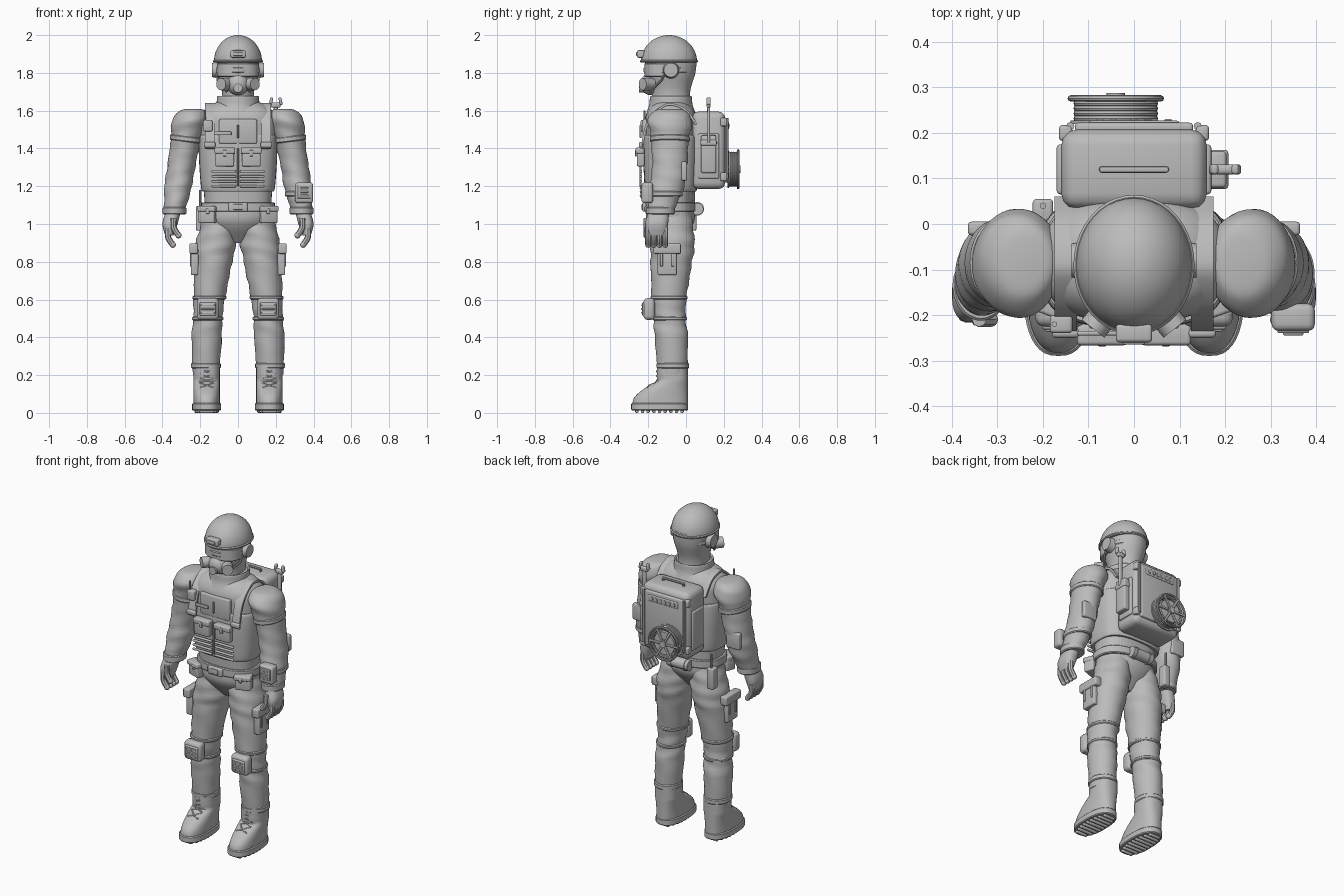
import bpy, bmesh, math
from mathutils import Vector, Matrix, Euler

cube = bpy.data.objects.get("Cube")
if cube:
    bpy.data.objects.remove(cube)

grey = bpy.data.materials.new("plain_grey")
grey.use_nodes = True
grey.diffuse_color = (.5, .5, .5, 1)
grey.node_tree.nodes["Principled BSDF"].inputs["Base Color"].default_value = grey.diffuse_color

SIDES = ((1, "left_"), (-1, "right_"))
MID = -.08      # depth of the body's axis
CHEST = -.24    # depth of the chest front
PACK = .12      # depth of the backpack's centre


def finish(name, mesh):
    mesh.materials.clear()
    mesh.materials.append(grey)
    for face in mesh.polygons:
        face.use_smooth = True
    mesh.set_sharp_from_angle(angle=math.radians(35))
    part = bpy.data.objects.new(name, mesh)
    bpy.context.scene.collection.objects.link(part)


def from_bmesh(name, bm):
    bmesh.ops.recalc_face_normals(bm, faces=bm.faces[:])
    mesh = bpy.data.meshes.new(name)
    bm.to_mesh(mesh)
    bm.free()
    finish(name, mesh)


def smooth(points, steps):
    """Curve through the points, with tangents taken from their neighbours."""
    points = [Vector(point) for point in points]
    last = len(points) - 1
    curve = []
    for i in range(last):
        start, end = points[i], points[i + 1]
        leave = (end - points[max(i - 1, 0)]) / 2
        arrive = (points[min(i + 2, last)] - start) / 2
        for k in range(steps):
            t = k / steps
            u = 1 - t
            curve.append(start * u * u * (1 + t + t) + end * t * t * (1 + u + u)
                         + leave * t * u * u - arrive * t * t * u)
    return curve + [points[last]]


def loft(name, rows, side=1, power=2, steps=5, wrinkle=0, tilt=0, sides=40):
    """Stack of oval rings; each row is x, y, z, x radius, y radius."""
    bm = bmesh.new()
    rings = []
    for x, y, z, rx, ry in smooth(rows, steps):
        ring = []
        for k in range(sides):
            angle = math.tau * k / sides
            c, s = math.cos(angle), math.sin(angle)
            fold = 1 + wrinkle * (math.sin(z * 75 + 2 * math.sin(angle + side)) + math.sin(z * 40 + 3 * angle) / 2)
            dx = rx * fold * math.copysign(abs(c) ** (2 / power), c)
            dy = ry * fold * math.copysign(abs(s) ** (2 / power), s)
            ring.append(bm.verts.new((x * side + dx, y + dy, z + tilt * dx * side)))
        rings.append(ring)
    for low, high in zip(rings, rings[1:]):
        for k in range(sides):
            bm.faces.new((low[k - 1], low[k], high[k], high[k - 1]))
    bm.faces.new(rings[0])
    bm.faces.new(rings[-1])
    from_bmesh(name, bm)


def column(name, profile, depth, y=MID, power=2):
    """Upright loft on the centre line from (z, half width) pairs."""
    loft(name, [(0, y, z, r, r * depth) for z, r in profile], power=power)


def band(name, row, height, side=1, power=2, tilt=0):
    x, y, z, rx, ry = row
    edge = .005
    half = height / 2
    loft(name, [(x, y, z + dz, rx - cut, ry - cut) for dz, cut in
                ((-half, edge), (edge - half, 0), (half - edge, 0), (half, edge))], side, power, 1, tilt=tilt)


def limb_row(limb, z, grow=0):
    """Cross-section of a limb at a given height."""
    path, profile, depth = limb
    for (top, wide), (bottom, narrow) in zip(profile, profile[1:]):
        if bottom <= z <= top:
            r = narrow + (wide - narrow) * (z - bottom) / (top - bottom)
    return (*path(z), z, r + grow, r * depth + grow)


def limb(name, shape, side):
    loft(name, [limb_row(shape, z) for z, r in shape[1]], side, wrinkle=.028)


def box(name, loc, size, bevel=.008, turn=(0, 0, 0)):
    bm = bmesh.new()
    bmesh.ops.create_cube(bm, size=1)
    bmesh.ops.scale(bm, vec=size, verts=bm.verts)
    bmesh.ops.bevel(bm, geom=bm.edges[:], offset=min(bevel, min(size) * .4), segments=3,
                    profile=.5, affect='EDGES')
    bm.transform(Matrix.Translation(loc) @ Euler(turn).to_matrix().to_4x4())
    from_bmesh(name, bm)


def pouch(name, loc, size, turn=0):
    """Pouch with an overhanging flap and a closing tab on its front."""
    x, y, z = loc
    width, depth, height = size
    box(name, loc, size, turn=(0, 0, turn))
    box(name + "_flap", (x, y - depth / 9, z + height / 3), (width * 1.1, depth * 1.1, height / 3), turn=(0, 0, turn))
    box(name + "_tab", (x, y - depth * .6, z + height / 5), (width / 5, depth / 4, height / 3), turn=(0, 0, turn))


def cyl(name, start, end, r, tip=None):
    start, end = Vector(start), Vector(end)
    axis = end - start
    bm = bmesh.new()
    bmesh.ops.create_cone(bm, cap_ends=True, segments=28, radius1=r, radius2=tip or r, depth=axis.length)
    bm.transform(Matrix.Translation((start + end) / 2) @ axis.to_track_quat('Z', 'Y').to_matrix().to_4x4())
    from_bmesh(name, bm)


def ball(name, loc, r):
    bm = bmesh.new()
    bmesh.ops.create_uvsphere(bm, u_segments=24, v_segments=14, radius=r)
    bm.transform(Matrix.Translation(loc))
    from_bmesh(name, bm)


def rod(name, points, r, closed=False):
    curve = bpy.data.curves.new(name, 'CURVE')
    curve.dimensions = '3D'
    curve.bevel_depth, curve.bevel_resolution, curve.use_fill_caps = r, 2, True
    line = curve.splines.new('POLY')
    line.points.add(len(points) - 1)
    for point, co in zip(line.points, points):
        point.co = (*co, 1)
    line.use_cyclic_u = closed
    path = bpy.data.objects.new(name + "_path", curve)
    mesh = bpy.data.meshes.new_from_object(path)
    bpy.data.objects.remove(path)
    finish(name, mesh)


def hoop(name, centre, radius, r):
    x, y, z = centre
    angles = [math.tau * k / 40 for k in range(40)]
    rod(name, [(x + radius * math.cos(a), y, z + radius * math.sin(a)) for a in angles], r, True)


def ribbon(name, path, width):
    bm = bmesh.new()
    rows = [[bm.verts.new((x + d * width, y, z)) for d in (-.5, .5)] for x, y, z in smooth(path, 4)]
    for low, high in zip(rows, rows[1:]):
        bm.faces.new((low[0], low[1], high[1], high[0]))
    bmesh.ops.recalc_face_normals(bm, faces=bm.faces[:])
    bmesh.ops.solidify(bm, geom=bm.faces[:], thickness=.012)
    from_bmesh(name, bm)


# Head, helmet, goggles and breathing mask
column("head", [(1.6, .09), (1.7, .085), (1.8, .108), (1.88, .115)], 1.2, MID)
quarter = [math.pi * k / 40 for k in range(20)]
loft("helmet", [(0, -.09, 1.86 + .14 * math.sin(a), .127 * math.cos(a), .148 * math.cos(a)) for a in quarter], steps=2)
band("helmet_brim", (0, -.09, 1.862, .133, .154), .014)
band("goggle_lens", (0, -.12, 1.815, .112, .1), .075, power=2.5)
band("goggle_strap", (0, -.09, 1.815, .118, .135), .03)
box("helmet_lamp", (0, CHEST, 1.9), (.08, .04, .04))
box("helmet_lamp_glass", (0, CHEST - .02, 1.9), (.05, .01, .02))
ball("mask_body", (0, -.185, 1.74), .058)
cyl("mask_valve", (0, -.22, 1.72), (0, -.25, 1.72), .024)
for s, tag in SIDES:
    cyl(tag + "mask_filter", (s * .05, -.18, 1.74), (s * .09, -.23, 1.74), .032)
    cyl(tag + "ear_cup", (s * .1, MID, 1.815), (s * .137, MID, 1.815), .045, .037)
    rod(tag + "chin_strap", [(s * .118, -.09, 1.85), (s * .108, -.13, 1.76), (s * .06, -.19, 1.7)], .006)
column("collar", [(1.59, .13), (1.63, .115), (1.675, .11), (1.67, .1)], 1)

# Torso, vest and hips
column("torso", [(1.08, .175), (1.2, .183), (1.35, .2), (1.5, .205), (1.57, .2), (1.62, .16), (1.65, .1)],
       .67, power=2.6)
column("vest", [(1.175, .18), (1.19, .195), (1.35, .207), (1.45, .207), (1.47, .2)], .71, power=3)
box("vest_upper_front", (0, -.215, 1.49), (.2, .03, .13))
column("hips", [(1.1, .18), (1.03, .183), (.98, .15), (.93, .09), (.9, .05)], .7)
band("belt", (0, MID, 1.09, .195, .133), .05, power=2.4)
box("belt_buckle", (0, -.22, 1.09), (.1, .02, .05))
box("belt_buckle_plate", (0, -.23, 1.09), (.05, .01, .03))
box("chest_nameplate", (-.08, CHEST, 1.48), (.09, .01, .02))
box("chest_zip", (0, CHEST, 1.49), (.01, .01, .07))
box("vest_center_seam", (0, CHEST, 1.3), (.01, .01, .2))
box("chest_radio", (-.16, -.22, 1.52), (.05, .04, .06))
rod("chest_radio_aerial", [(-.175, -.22, 1.52), (-.175, -.22, 1.6)], .006)

# Belt items at the back
cyl("rear_belt_roll", (-.07, .06, 1.08), (.07, .06, 1.08), .032)
for s, tag in SIDES:
    cyl(tag + "roll_strap", (s * .04, .06, 1.08), (s * .05, .06, 1.08), .036)
box("belt_radio", (-.2, .03, 1.03), (.045, .05, .13))
rod("belt_radio_aerial", [(-.2, .04, 1), (-.2, .04, 1.18)], .007)

# Limb shapes: a path by height, (z, radius) pairs and a depth ratio
LEG = (lambda z: (.17 - .11 * (z - .2) ** 2, MID - .01 * math.cos(9 * (z - .6))),
       [(1.08, .09), (1, .097), (.9, .106), (.8, .1), (.6, .083), (.5, .077), (.4, .08), (.2, .07)], 1.1)
ARM = (lambda z: (.24 + .16 * max(1.6 - z, 0) ** .8, -.085 - .65 * max(1.35 - z, 0) ** 2),
       [(1.61, .02), (1.6, .065), (1.55, .094), (1.45, .08), (1.3, .074), (1.2, .073), (1.1, .06), (1.05, .054)], 1.25)


def boot_row(z):
    """The toe shortens with height until only the ankle shaft is left."""
    toe = .065 * math.cos(min((z - .05) / .12, 1) * math.pi / 2)
    return (.166, .01 - .082 - toe, z, .07, .082 + toe)


for s, tag in SIDES:
    # Shoulder strap, chest pouch, webbing and belt pouch
    strap = [(CHEST, 1.4), (-.222, 1.5), (-.19, 1.57), (-.13, 1.625), (MID, 1.64), (0, 1.61), (.06, 1.53)]
    ribbon(tag + "shoulder_strap", [(s * .15, y, z) for y, z in strap], .05)
    box(tag + "strap_buckle", (s * .15, CHEST, 1.42), (.06, .02, .03))
    pouch(tag + "chest_pouch", (s * .07, CHEST, 1.355), (.1, .04, .1))
    pouch(tag + "belt_pouch", (s * .16, -.17, 1.05), (.09, .06, .09), s * .35)
    for k in range(4):
        box(tag + "vest_webbing", (s * .075, CHEST, 1.2 + k * .026), (.13, .014, .013))

    # Sleeve, cuffs and glove
    limb(tag + "sleeve", ARM, s)
    band(tag + "upper_arm_band", limb_row(ARM, 1.45, .006), .03, s, tilt=.12)
    band(tag + "wrist_cuff", limb_row(ARM, 1.07, .006), .04, s)
    box(tag + "elbow_pad", (s * .32, -.01, 1.28), (.09, .03, .1))
    loft(tag + "palm", [(.345, -.145, 1.06, .04, .055), (.36, -.155, 1, .04, .06), (.364, -.157, .94, .022, .05)], s, 2.5)
    digits = [(tag + "finger", .37, k * .03 - .2, .98) for k in range(4)] + [(tag + "thumb", .34, -.21, 1.03)]
    for name, x, y, z in digits:
        tip = (s * (x - .025), y, z - .09)
        rod(name, smooth([(s * x, y, z), (s * x, y, z - .05), tip], 4), .016)
        ball(name + "_tip", tip, .016)

    # Trouser leg, thigh pouch and knee pad
    limb(tag + "trouser_leg", LEG, s)
    for z in (.61, .5):
        band(tag + "knee_strap", limb_row(LEG, z, .006), .02, s)
    box(tag + "knee_pad", (s * .16, -.195, .55), (.115, .06, .115), .02)
    box(tag + "knee_pad_plate", (s * .16, -.225, .55), (.085, .014, .07))
    for k in range(3):
        box(tag + "knee_pad_rib", (s * .16, -.232, .53 + k * .02), (.07, .01, .01))
    box(tag + "thigh_pouch", (s * .23, -.1, .8), (.04, .1, .14))
    box(tag + "thigh_pouch_flap", (s * .235, -.1, .87), (.045, .145, .055))
    for y in (-.13, -.07):
        box(tag + "thigh_pouch_strap", (s * .25, y, .82), (.01, .014, .09))

    # Boot with cuff, sole, lugs and laces
    loft(tag + "boot", [boot_row(.05 + k * .02) for k in range(11)], s, 2.4, 2)
    band(tag + "boot_cuff", limb_row(LEG, .25, .006), .03, s)
    band(tag + "boot_sole", (.166, -.14, .032, .077, .15), .04, s, 2.5)
    for k in range(-4, 5):
        box(tag + "sole_lug", (s * .166, k * .03 - .14, .012), (.13 * math.sqrt(1 - k * k / 25), .018, .024))
    for k in range(4):
        for d in (1, -1):
            lace = []
            for i in (-1, 0, 1):
                x, y, z, rx, ry = boot_row(.145 + k * .025 + i * .012)
                lace.append((s * x + d * i * .035, y - ry + abs(i) * .012, z))
            rod(tag + "boot_lace", lace, .005)

# Forearm display on the left arm
box("forearm_display", (.35, -.205, 1.165), (.095, .06, .11), .015)
box("forearm_screen", (.35, -.235, 1.17), (.07, .01, .07))
for k in range(3):
    box("screen_row", (.35, -.24, 1.15 + k * .02), (.045, .01, .01))
band("forearm_display_strap", limb_row(ARM, 1.16, .006), .03)

# Backpack
box("backpack", (0, PACK, 1.39), (.32, .175, .41), .035)
box("backpack_back_panel", (0, .21, 1.39), (.26, .025, .34))
box("backpack_vent_panel", (0, .22, 1.52), (.2, .014, .04))
for k in range(6):
    box("backpack_vent", (k * .03 - .075, .228, 1.52), (.016, .006, .02))
rod("backpack_handle", [(-.07, PACK, 1.58), (-.07, PACK, 1.61), (.07, PACK, 1.61), (.07, PACK, 1.58)], .008)
for s, tag in SIDES:
    rod(tag + "pack_frame", [(s * .14, .215, 1.24), (s * .14, .215, 1.56)], .009)
    for z in (1.25, 1.54):
        box(tag + "pack_corner_guard", (s * .15, .2, z), (.03, .035, .045))
    box(tag + "pack_side_pad", (s * .16, PACK, 1.36), (.02, .11, .24))

# Side tool pouch with wrench
box("tool_pouch", (.183, PACK, 1.37), (.04, .08, .2))
box("tool_pouch_band", (.185, PACK, 1.43), (.045, .086, .03))
box("wrench_handle", (.2, PACK, 1.53), (.022, .014, .2))
box("wrench_head", (.2, PACK, 1.63), (.05, .022, .028))
for s, tag in SIDES:
    box(tag + "wrench_jaw", (.2 + s * .025, PACK, 1.65), (.016, .022, .04), turn=(0, s * -.2, 0))

# Hose reel
x, z = -.04, 1.29
cyl("reel_hub", (x, .2, z), (x, .27, z), .07)
cyl("reel_inner_flange", (x, .22, z), (x, .227, z), .1)
cyl("reel_axle", (x, .26, z), (x, .288, z), .02)
for k in range(4):
    hoop("hose_coil", (x, .232 + k * .011, z), .086, .007)
hoop("reel_outer_rim", (x, .276, z), .099, .007)
for k in range(6):
    a = math.tau * k / 6
    box("reel_spoke", (x + .056 * math.cos(a), .276, z + .056 * math.sin(a)), (.09, .01, .014), turn=(0, -a, 0))
